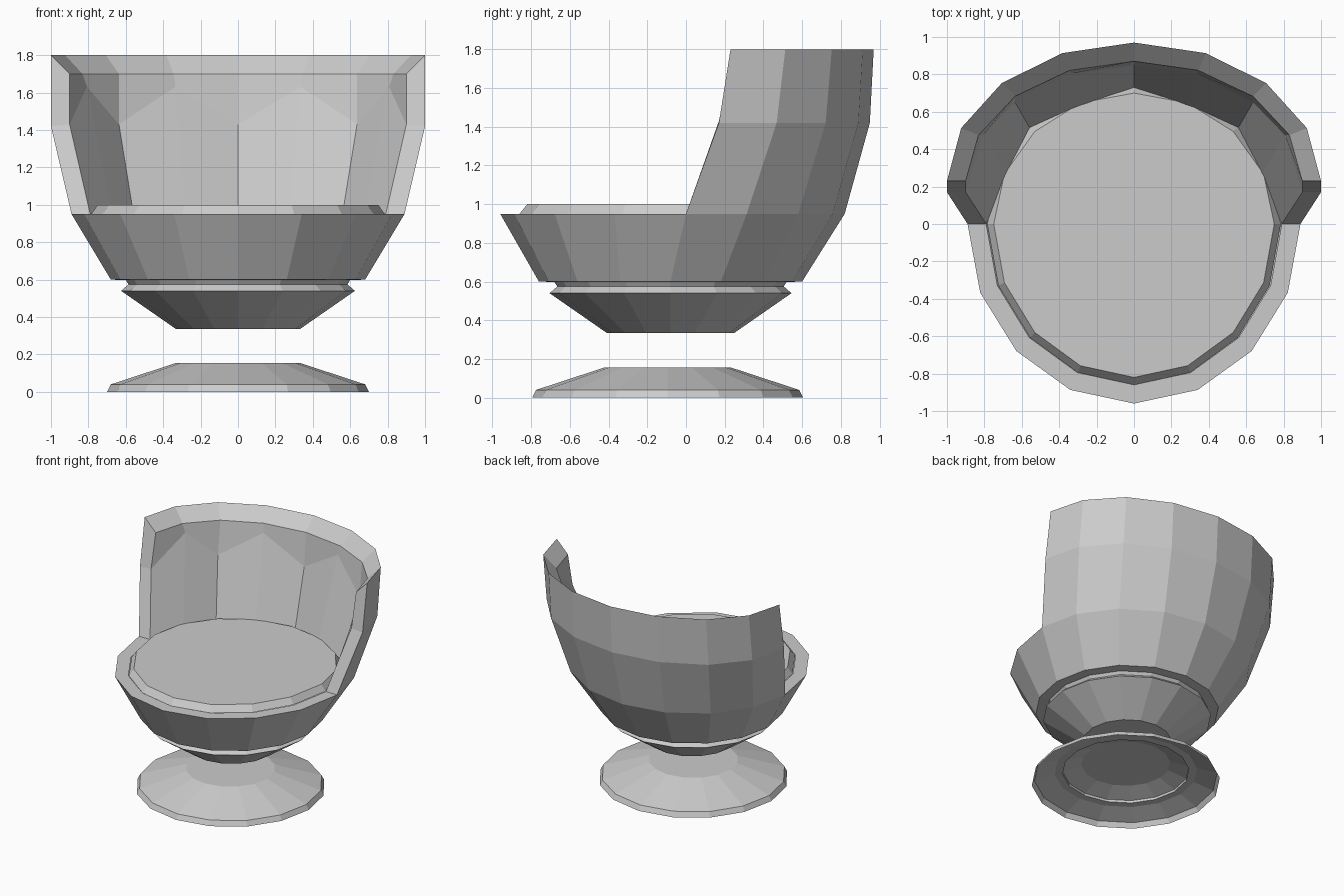
import bpy, bmesh, math

if "Cube" in bpy.data.objects:
    bpy.data.objects.remove(bpy.data.objects["Cube"])

N = 16


def ring(rx, rb, z, cy=0.0, rf=None):
    """16 points around z: rb = depth behind the centre, rf = depth in front."""
    rf = rb if rf is None else rf
    pts = []
    for k in range(N):
        a = 2 * math.pi * k / N
        s = math.sin(a)
        pts.append((rx * math.cos(a), cy + (rb if s > 0 else rf) * s, z))
    return pts


def build(name, rows, closed=True, cap_first=False, cap_last=False, ends=None):
    """Skin consecutive rows of points with flat faces."""
    bm = bmesh.new()
    vs = [[bm.verts.new(p) for p in row] for row in rows]
    n = len(rows[0])
    for a, b in zip(vs, vs[1:]):
        for i in range(n if closed else n - 1):
            j = (i + 1) % n
            bm.faces.new((a[i], a[j], b[j], b[i]))
    if cap_first:
        bm.faces.new(vs[0][::-1])
    if cap_last:
        bm.faces.new(vs[-1])
    # end strips of an open wall, each given as a list of row indices
    for quad in ends or []:
        for i in (0, n - 1):
            bm.faces.new([vs[r][i] for r in quad])
    bmesh.ops.remove_doubles(bm, verts=bm.verts, dist=1e-4)
    bmesh.ops.recalc_face_normals(bm, faces=bm.faces)
    me = bpy.data.meshes.new(name)
    bm.to_mesh(me)
    bm.free()
    ob = bpy.data.objects.new(name, me)
    bpy.context.collection.objects.link(ob)
    return ob


# foot: hollow flared dish with a flat top
build("foot", [ring(r, r, z, -0.095) for r, z in
               [(0.70, 0), (0.68, 0.04), (0.33, 0.155)]], cap_last=True)
build("foot_lip", [ring(r, r, z, -0.095) for r, z in
                   [(0.53, 0.088), (0.47, 0.088), (0.47, 0.108)]])

# bowl: lower cup, groove, flared shell and flat rim around the cushion
cup = [(0.33, 0.335), (0.625, 0.54), (0.585, 0.575), (0.60, 0.598), (0.68, 0.60)]
build("bowl", [ring(r, r, z, -0.08) for r, z in cup]
      + [ring(0.89, 0.82, 0.95, 0, 0.96), ring(0.79, 0.72, 0.95, 0, 0.86)],
      cap_first=True)

# seat cushion
build("seat_cushion", [ring(0.785, 0.73, 0.95, 0, 0.86),
                       ring(0.75, 0.70, 1.0, 0, 0.82)], cap_last=True)


# backrest: half-round outer wall, bevelled top and coarser inner wall
def half(*args):
    return ring(*args)[:N // 2 + 1]


def between(a, b, t=0.5):
    return tuple(p + (q - p) * t for p, q in zip(a, b))


low = half(0.79, 0.73, 0.95, 0)
mid = half(0.90, 0.68, 1.43, 0.17)
for i in range(1, N // 2, 2):
    low[i] = between(low[i - 1], low[i + 1])
    m = between(mid[i - 1], mid[i + 1])
    mid[i] = between(low[i], m, 1.42)

build("backrest", [
    half(0.89, 0.82, 0.95, 0),
    half(1.0, 0.78, 1.42, 0.17),
    half(1.0, 0.74, 1.80, 0.23),
    half(0.90, 0.64, 1.70, 0.23),
    mid, low], closed=False, ends=[(0, 1, 4, 5), (1, 2, 3, 4)])
